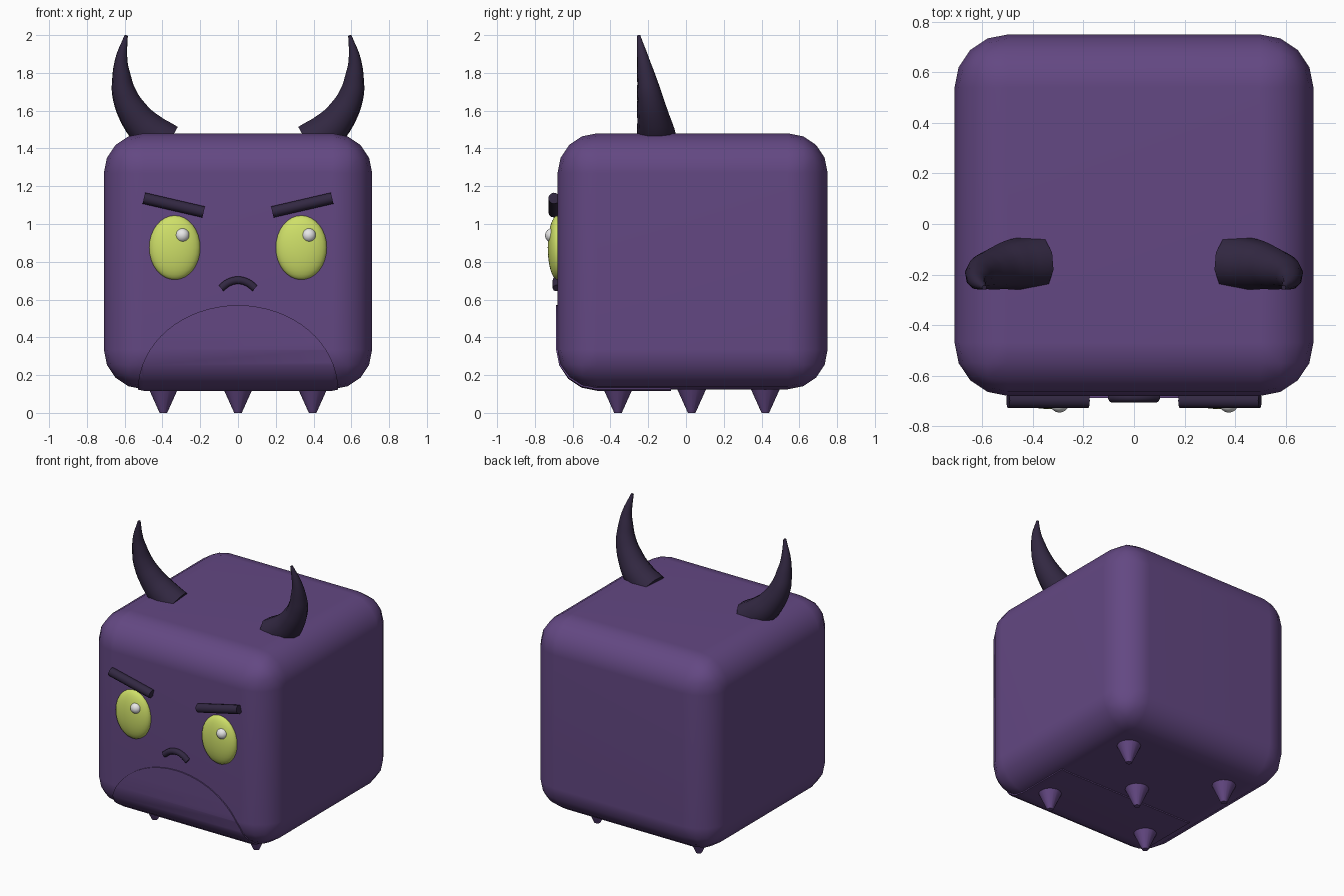
import bpy
import bmesh
from math import radians, sin, cos, pi
from mathutils import Matrix, Vector

if "Cube" in bpy.data.objects:
    bpy.data.objects.remove(bpy.data.objects["Cube"], do_unlink=True)


def material(name, rgb):
    m = bpy.data.materials.new(name)
    m.use_nodes = True
    m.diffuse_color = (*rgb, 1)
    bsdf = next(n for n in m.node_tree.nodes if n.type == 'BSDF_PRINCIPLED')
    bsdf.inputs["Base Color"].default_value = (*rgb, 1)
    return m


PURPLE = material("purple skin", (0.125, 0.064, 0.225))
DARK = material("dark horn", (0.032, 0.021, 0.054))
YELLOW = material("yellow green eye", (0.62, 0.74, 0.14))
WHITE = material("white glint", (0.8, 0.8, 0.8))


def link(name, mesh, mat):
    ob = bpy.data.objects.new(name, mesh)
    bpy.context.scene.collection.objects.link(ob)
    mesh.materials.clear()
    mesh.materials.append(mat)
    return ob


def from_bmesh(name, bm, mat):
    bmesh.ops.recalc_face_normals(bm, faces=bm.faces)
    mesh = bpy.data.meshes.new(name)
    bm.to_mesh(mesh)
    bm.free()
    return link(name, mesh, mat)


def bake(ob):
    """Replace the object's data with its evaluated mesh."""
    dg = bpy.context.evaluated_depsgraph_get()
    mesh = bpy.data.meshes.new_from_object(ob.evaluated_get(dg))
    ob.modifiers.clear()
    ob.data = mesh


def smooth(ob, angle=40):
    bpy.ops.object.select_all(action='DESELECT')
    ob.select_set(True)
    bpy.context.view_layer.objects.active = ob
    bpy.ops.object.shade_smooth_by_angle(angle=radians(angle))


def rounded_box(name, grow=0.0):
    bm = bmesh.new()
    size = Vector((1.42, 1.43, 1.355)) + Vector((2 * grow,) * 3)
    mat = Matrix.Translation((0, 0.035, 0.8025)) @ Matrix.Diagonal((*size, 1))
    bmesh.ops.create_cube(bm, size=1, matrix=mat)
    ob = from_bmesh(name, bm, PURPLE)
    bev = ob.modifiers.new("round", 'BEVEL')
    bev.width = 0.21 + grow
    bev.segments = 4
    bake(ob)
    return ob


def finish_box(ob):
    smooth(ob)
    wn = ob.modifiers.new("normals", 'WEIGHTED_NORMAL')
    wn.keep_sharp = True


def ball(name, center, radii, mat):
    bm = bmesh.new()
    m = Matrix.Translation(center) @ Matrix.Diagonal((*radii, 1))
    bmesh.ops.create_uvsphere(bm, u_segments=32, v_segments=16, radius=1, matrix=m)
    smooth(from_bmesh(name, bm, mat), 60)


def cone(name, r1, r2, depth, matrix, mat, sides, angle=40):
    bm = bmesh.new()
    bmesh.ops.create_cone(bm, cap_ends=True, segments=sides, radius1=r1,
                          radius2=r2, depth=depth, matrix=matrix)
    smooth(from_bmesh(name, bm, mat), angle)


def tube(name, points, mat):
    """Sweep a round section along points given as (x, y, z, radius)."""
    cu = bpy.data.curves.new(name, 'CURVE')
    cu.dimensions = '3D'
    cu.bevel_depth = 1
    cu.bevel_resolution = 3
    cu.resolution_u = 4
    cu.use_fill_caps = True
    sp = cu.splines.new('BEZIER')
    sp.bezier_points.add(len(points) - 1)
    for bp, (x, y, z, r) in zip(sp.bezier_points, points):
        bp.co = (x, y, z)
        bp.radius = r
        bp.handle_left_type = bp.handle_right_type = 'AUTO'
    tmp = bpy.data.objects.new(name + " path", cu)
    bpy.context.scene.collection.objects.link(tmp)
    dg = bpy.context.evaluated_depsgraph_get()
    mesh = bpy.data.meshes.new_from_object(tmp.evaluated_get(dg))
    bpy.data.objects.remove(tmp, do_unlink=True)
    bpy.data.curves.remove(cu)
    smooth(link(name, mesh, mat), 50)


# Body
finish_box(rounded_box("body"))

# Belly patch: a thin raised shell cut to a half ellipse
belly = rounded_box("belly_patch", 0.008)
bm = bmesh.new()
arc = [(0.53 * cos(pi * i / 32), 0.12 + 0.45 * sin(pi * i / 32)) for i in range(33)]
outline = [(0.53, 0.0)] + arc + [(-0.53, 0.0)]
face = bm.faces.new([bm.verts.new((x, -0.9, z)) for x, z in outline])
ext = bmesh.ops.extrude_face_region(bm, geom=[face])
for v in ext["geom"]:
    if isinstance(v, bmesh.types.BMVert):
        v.co.y = -0.08
cutter = from_bmesh("belly_cutter", bm, PURPLE)
cutter.hide_render = True
cut = belly.modifiers.new("cut", 'BOOLEAN')
cut.operation = 'INTERSECT'
cut.solver = 'EXACT'
cut.object = cutter
bake(belly)
bpy.data.objects.remove(cutter, do_unlink=True)
finish_box(belly)

# Horn centre line: x, z, radius
HORN = [(0.38, 1.43, 0.108), (0.48, 1.50, 0.100), (0.555, 1.59, 0.083),
        (0.602, 1.69, 0.066), (0.616, 1.78, 0.050), (0.618, 1.87, 0.033),
        (0.592, 1.998, 0.009)]

for side, label in ((1, "left"), (-1, "right")):
    # Horn, straight along its front edge
    tube(label + "_horn", [(side * x, r - 0.26, z, r) for x, z, r in HORN], DARK)
    # Eye and its glint
    ball(label + "_eye", (side * 0.335, -0.68, 0.875), (0.135, 0.052, 0.17), YELLOW)
    ball(label + "_eye_glint", (side * 0.335 + 0.04, -0.708, 0.94),
         (0.038, 0.038, 0.038), WHITE)
    # Slanted eyebrow
    m = (Matrix.Translation((side * 0.34, -0.699, 1.1))
         @ Matrix.Rotation(radians(90 - side * 13), 4, 'Y'))
    cone(label + "_eyebrow", 0.03, 0.03, 0.325, m, DARK, 12)

# Frowning mouth
tube("mouth", [(-0.09, -0.685, 0.66, 0.021), (-0.05, -0.685, 0.69, 0.021),
               (0, -0.685, 0.702, 0.021), (0.05, -0.685, 0.69, 0.021),
               (0.09, -0.685, 0.66, 0.021)], DARK)

# Stubby feet: four corners and the middle
feet = [("front_right", -0.395, -0.36), ("front_left", 0.395, -0.36),
        ("back_right", -0.395, 0.42), ("back_left", 0.395, 0.42),
        ("middle", 0, 0.03)]
for label, x, y in feet:
    cone(label + "_foot", 0.02, 0.083, 0.14, Matrix.Translation((x, y, 0.07)),
         PURPLE, 16)
